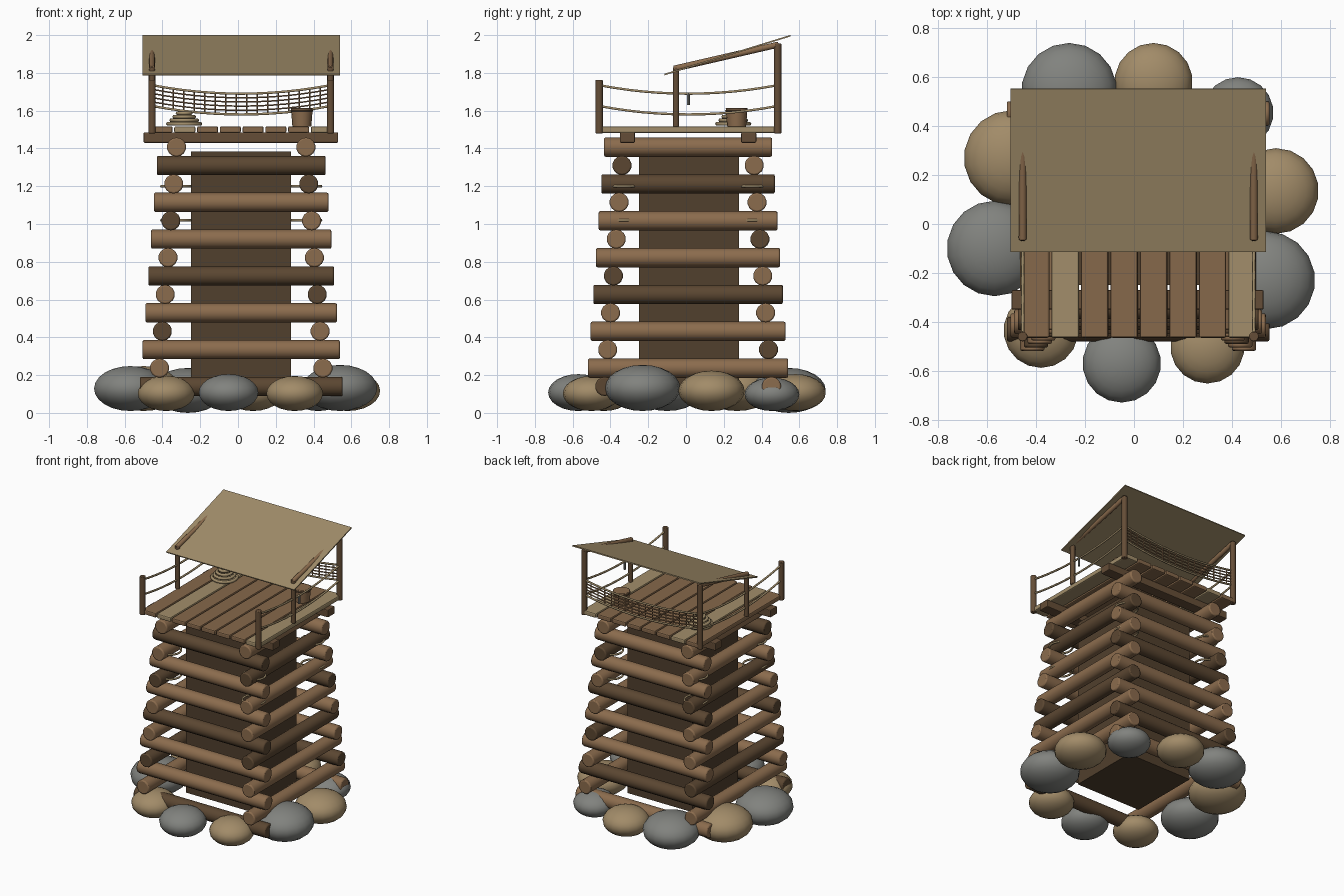
import bpy, bmesh, math
from mathutils import Vector, Matrix

if "Cube" in bpy.data.objects:
    bpy.data.objects.remove(bpy.data.objects["Cube"])

CX, CY = 0.017, 0.011  # tower centre


def material(name, rgb):
    m = bpy.data.materials.new(name)
    m.use_nodes = True
    m.diffuse_color = (*rgb, 1)
    m.node_tree.nodes["Principled BSDF"].inputs["Base Color"].default_value = (*rgb, 1)
    return m


LOG = material("log brown", (0.26, 0.15, 0.075))
DARK = material("dark log brown", (0.105, 0.062, 0.031))
CORE = material("core brown", (0.082, 0.05, 0.026))
PLANK = material("plank brown", (0.24, 0.14, 0.07))
POST = material("post brown", (0.13, 0.075, 0.038))
TAN = material("dry straw", (0.36, 0.27, 0.145))
GREY = material("stone grey", (0.22, 0.225, 0.21))
SAND = material("stone tan", (0.36, 0.26, 0.14))


def finish(name, bm, mat, smooth=True, bevel=0):
    mesh = bpy.data.meshes.new(name)
    bm.to_mesh(mesh)
    bm.free()
    ob = bpy.data.objects.new(name, mesh)
    bpy.context.collection.objects.link(ob)
    mesh.materials.append(mat)
    if bevel:
        mod = ob.modifiers.new("soft edges", "BEVEL")
        mod.width, mod.segments = bevel, 2
        mod.limit_method, mod.angle_limit = "ANGLE", math.radians(50)
    if smooth:
        bpy.ops.object.select_all(action="DESELECT")
        ob.select_set(True)
        bpy.context.view_layer.objects.active = ob
        bpy.ops.object.shade_smooth_by_angle(angle=math.radians(40))
    return ob


def box(name, lo, hi, mat, bevel=0):
    lo, hi = Vector(lo), Vector(hi)
    bm = bmesh.new()
    bmesh.ops.create_cube(bm, size=1, matrix=Matrix.Translation((lo + hi) / 2)
                          @ Matrix.Diagonal((*(hi - lo), 1)))
    return finish(name, bm, mat, False, bevel)


def pole(name, a, b, r, mat, bevel=0.008, sides=14, r2=None):
    a, b = Vector(a), Vector(b)
    turn = (b - a).to_track_quat("Z", "Y").to_matrix().to_4x4()
    bm = bmesh.new()
    bmesh.ops.create_cone(bm, cap_ends=True, segments=sides, radius1=r, radius2=r2 or r,
                          depth=(b - a).length, matrix=Matrix.Translation((a + b) / 2) @ turn)
    return finish(name, bm, mat, True, bevel)


def rope(name, points, r, mat, closed=False):
    cu = bpy.data.curves.new(name, "CURVE")
    cu.dimensions = "3D"
    cu.bevel_depth, cu.bevel_resolution, cu.use_fill_caps = r, 1, True
    sp = cu.splines.new("POLY")
    sp.points.add(len(points) - 1)
    for p, co in zip(sp.points, points):
        p.co = (*co, 1)
    sp.use_cyclic_u = closed
    cu.materials.append(mat)
    ob = bpy.data.objects.new(name, cu)
    bpy.context.collection.objects.link(ob)


def ring(name, centre, radius, r, mat):
    c, n = Vector(centre), 24
    rope(name, [c + Vector((math.cos(t), math.sin(t), 0)) * radius
                for t in (math.tau * i / n for i in range(n))], r, mat, True)


def sagging(a, b, sag, n=12):
    a, b = Vector(a), Vector(b)
    return [a.lerp(b, i / n) - Vector((0, 0, sag * 4 * (i / n) * (1 - i / n)))
            for i in range(n + 1)]


# Foundation stones: x, y, radius
stones = [(-0.265, 0.545, 0.195), (0.08, 0.58, 0.16), (0.425, 0.455, 0.145),
          (0.58, 0.135, 0.175), (0.54, -0.23, 0.2), (0.30, -0.50, 0.152),
          (-0.05, -0.57, 0.16), (-0.38, -0.435, 0.153), (-0.57, -0.1, 0.195),
          (-0.50, 0.27, 0.195)]
for i, (x, y, r) in enumerate(stones):
    h = r * 0.61
    bm = bmesh.new()
    bmesh.ops.create_uvsphere(bm, u_segments=18, v_segments=12, radius=1,
                              matrix=Matrix.Translation((x, y, h + (0.01 if i else 0)))
                              @ Matrix.Diagonal((r, r, h, 1)))
    finish(f"stone_{i}", bm, SAND if i % 2 else GREY)

# Crossed log walls, narrowing towards the top
for i in range(7):
    z = 0.14 + 0.195 * i
    for side, first_dark in ((-1, 0), (1, 1)):
        y, half = CY + side * (0.441 - 0.0152 * i), 0.537 - 0.015 * i
        pole(f"cross_log_{side}_{i}", (CX - half, y, z), (CX + half, y, z), 0.051,
             DARK if i % 3 == first_dark else LOG)
        x, half = CX + side * (0.4325 - 0.015 * i), 0.53 - 0.0142 * i
        pole(f"side_log_{side}_{i}", (x, CY - half, z + 0.097), (x, CY + half, z + 0.097),
             0.051, DARK if i % 3 == (side + 3) // 2 else LOG)

# Inner core
box("core", (-0.25, -0.25, 0.14), (0.28, 0.28, 1.385), CORE)

# Rope lashings at the corners
for sx in (-1, 1):
    for sy in (-1, 1):
        for z in (1.02, 1.2):
            ring("corner_lashing", (CX + sx * 0.345, CY + sy * 0.34, z), 0.078, 0.007, TAN)

# Deck beams and planks
for y in (-0.31, 0.332):
    box("deck_beam", (-0.5, y - 0.04, 1.43), (0.53, y + 0.04, 1.485), POST, 0.006)
for i in range(8):
    x = -0.402 + 0.1205 * i
    box(f"plank_{i}", (x - 0.056, -0.465, 1.483), (x + 0.056, 0.5, 1.517),
        TAN if i in (1, 7) else PLANK, 0.008)

# Posts, rafters and side rope rails
LEFT, RIGHT = -0.455, 0.49
for x in (LEFT, RIGHT):
    pole("front_post", (x, -0.46, 1.48), (x, -0.46, 1.762), 0.02, POST, 0.004)
    pole("middle_post", (x, -0.053, 1.515), (x, -0.053, 1.83), 0.017, POST, 0.004)
    pole("back_post", (x, 0.485, 1.48), (x, 0.485, 1.955), 0.02, POST, 0.004)
    pole("rafter", (x, -0.065, 1.822), (x, 0.49, 1.95), 0.016, LOG, 0.004)
    for z in (1.735, 1.625):
        rope("side_rope", sagging((x, -0.46, z), (x, 0.485, z), 0.045), 0.007, TAN)

# Netting across the back
for z in (1.735, 1.625):
    rope("back_rope", sagging((LEFT, 0.485, z), (RIGHT, 0.485, z), 0.045), 0.007, TAN)
for k in range(1, 5):
    z = 1.625 + 0.022 * k
    rope("net_strand", sagging((LEFT, 0.485, z), (RIGHT, 0.485, z), 0.045), 0.0045, LOG)
for k in range(1, 17):
    t = k / 17
    x, drop = LEFT + (RIGHT - LEFT) * t, 0.18 * t * (1 - t)
    rope("net_tie", [(x, 0.485, 1.625 - drop), (x, 0.485, 1.735 - drop)], 0.004, LOG)

# Sloping thatch roof
roof = box("roof", (-0.505, -0.349, -0.004), (0.54, 0.349, 0.004), TAN)
roof.location = (0, 0.2195, 1.894)
roof.rotation_euler.x = math.atan2(0.205, 0.665)

# Coiled rope, bucket and hanging hook
for i, r in enumerate((0.085, 0.068, 0.052, 0.034)):
    ring("rope_coil", (-0.285, 0.25, 1.53 + 0.019 * i), r, 0.011, TAN)
pole("bucket", (0.338, 0.268, 1.515), (0.338, 0.268, 1.615), 0.05, LOG, 0.004, 16, 0.058)
ring("bucket_band", (0.338, 0.268, 1.6), 0.057, 0.004, DARK)
pole("hanging_hook", (RIGHT, 0.012, 1.63), (RIGHT, 0.012, 1.695), 0.008, GREY, 0, 8)
